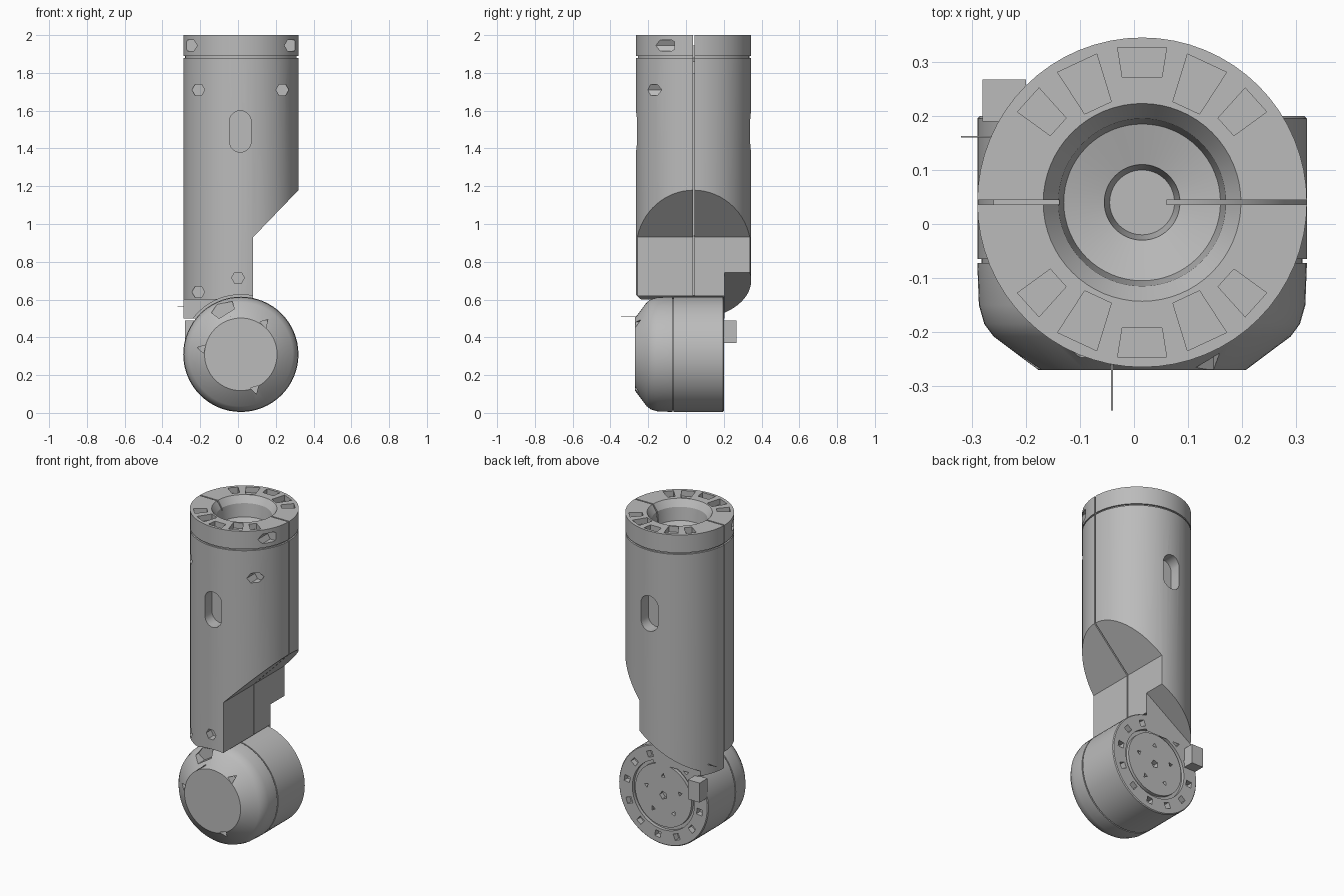
import bpy, bmesh
from math import sin, cos, pi, sqrt, radians
from mathutils import Vector, Matrix

if "Cube" in bpy.data.objects:
    bpy.data.objects.remove(bpy.data.objects["Cube"])

grey = bpy.data.materials.new("satin_grey")
grey.use_nodes = True
GREY = (0.5, 0.5, 0.5, 1)
grey.diffuse_color = GREY
grey.node_tree.nodes["Principled BSDF"].inputs["Base Color"].default_value = GREY

CX, CY, R = 0.015, 0.04, 0.305   # tube axis and shared radius
WZ = 0.31                        # wheel axle height


def finish(bm, name):
    bmesh.ops.recalc_face_normals(bm, faces=bm.faces)
    mesh = bpy.data.meshes.new(name)
    bm.to_mesh(mesh)
    bm.free()
    obj = bpy.data.objects.new(name, mesh)
    bpy.context.collection.objects.link(obj)
    mesh.materials.append(grey)
    return obj


def lathe(name, profile, matrix, steps=64):
    """Revolve (radius, height) points around z, then place the result."""
    bm = bmesh.new()
    verts = [bm.verts.new((r, 0, h)) for r, h in profile]
    edges = [bm.edges.new(pair) for pair in zip(verts, verts[1:])]
    bmesh.ops.spin(bm, geom=verts + edges, cent=(0, 0, 0), axis=(0, 0, 1),
                   angle=2 * pi, steps=steps, use_merge=True)
    bmesh.ops.remove_doubles(bm, verts=bm.verts, dist=1e-5)
    bm.transform(matrix)
    return finish(bm, name)


def prism(name, pts, lo, hi, axis="Y"):
    """Extrude a flat outline: (x, z) along y or (x, y) along z."""
    bm = bmesh.new()
    place = (lambda a, b: (a, lo, b)) if axis == "Y" else (lambda a, b: (a, b, lo))
    face = bm.faces.new([bm.verts.new(place(a, b)) for a, b in pts])
    moved = bmesh.ops.extrude_face_region(bm, geom=[face])["geom"]
    shift = Vector((0, hi - lo, 0)) if axis == "Y" else Vector((0, 0, hi - lo))
    bmesh.ops.translate(bm, vec=shift, verts=[g for g in moved if isinstance(g, bmesh.types.BMVert)])
    return finish(bm, name)


def rect(x0, x1, z0, z1):
    return [(x0, z0), (x1, z0), (x1, z1), (x0, z1)]


def disc(x, z, r, n=6, turn=0.0):
    return [(x + r * cos(turn + 2 * pi * i / n), z + r * sin(turn + 2 * pi * i / n)) for i in range(n)]


def cut(body, pts, lo, hi, axis="Y"):
    cutter = prism("cutter", pts, lo, hi, axis)
    mod = body.modifiers.new("cut", "BOOLEAN")
    mod.operation, mod.solver, mod.object = "DIFFERENCE", "EXACT", cutter
    bpy.context.view_layer.objects.active = body
    bpy.ops.object.modifier_apply(modifier=mod.name)
    bpy.data.objects.remove(cutter)


def smooth(obj):
    bpy.ops.object.select_all(action="DESELECT")
    obj.select_set(True)
    bpy.context.view_layer.objects.active = obj
    bpy.ops.object.shade_smooth_by_angle(angle=radians(25))


# Arm tube with a collar groove and a stepped cup in its top
tube = lathe("arm_tube", [
    (0, 0.3), (R, 0.3), (R, 1.88), (0.295, 1.88), (0.295, 1.89), (R, 1.89), (R, 2),
    (0.183, 2), (0.155, 1.96), (0.145, 1.88), (0.07, 1.86), (0.06, 1.8), (0, 1.8)],
    Matrix.Translation((CX, CY, 0)))

# Side cutaway, wheel saddle, sloped rear tab and front lower edge
cut(tube, [(0.08, 0.2), (0.6, 0.2), (0.6, 1.47), (0.08, 0.93)], -0.6, 0.6)
cut(tube, disc(CX, WZ, 0.316, 64), -0.6, 0.205)
cut(tube, [(-0.5, 0.1), (0.3, 0.1), (0.3, 0.89), (-0.5, 0.36)], 0.205, 0.6)
cut(tube, rect(-0.6, 0.6, 0.1, 0.5), -0.6, 0.6)
cut(tube, rect(-0.6, 0.6, 0.1, 0.6), -0.6, 0.04)

# Seam between the front and rear shells
for x0, x1 in ((-0.5, -0.26), (0.06, 0.5)):
    cut(tube, rect(x0, x1, 0.1, 1.95), 0.036, 0.044)
for x0, x1 in ((-0.5, -0.13), (0.16, 0.5)):
    cut(tube, rect(x0, x1, 1.945, 2.1), 0.036, 0.044)

# Long windows front and back
window = [(x + 0.012, z + (0.052 if z > 0 else -0.052) + 1.49)
          for x, z in disc(0, 0, 0.058, 16, pi / 16)]
cut(tube, window, -0.4, -0.19)
cut(tube, window, 0.27, 0.5)

# Screw holes bored from the front
for x, z in ((-0.25, 1.945), (0.28, 1.945), (-0.21, 1.71), (0.235, 1.71), (-0.21, 0.64), (0, 0.715)):
    y = CY - sqrt(R * R - (x - CX) ** 2)
    cut(tube, disc(x, z, 0.034), y - 0.08, y + 0.05)

# Radial pockets in the collar top
for side in (90, 270):
    for turn, half, r0, r1 in ((-48, 6, 0.21, 0.285), (-25, 8, 0.195, 0.287), (0, 9, 0.235, 0.29),
                               (25, 8, 0.195, 0.287), (48, 6, 0.21, 0.285)):
        a, b = radians(side + turn - half), radians(side + turn + half)
        wedge = [(CX + r * cos(t), CY + r * sin(t)) for r, t in ((r0, a), (r1, a), (r1, b), (r0, b))]
        cut(tube, wedge, 1.965, 2.1, "Z")
smooth(tube)

# Wheel with chamfered front, split line and rear ring groove
to_y = Matrix.Translation((CX, 0, WZ)) @ Matrix.Rotation(-pi / 2, 4, "X")
wheel = lathe("wheel", [
    (0, -0.27), (0.192, -0.27), (0.275, -0.208), (0.292, -0.185), (0.302, -0.15), (R, -0.072),
    (0.297, -0.072), (0.297, -0.065), (R, -0.065), (R, 0.195), (0.3, 0.2), (0.212, 0.2),
    (0.212, 0.18), (0.192, 0.18), (0.192, 0.2), (0, 0.2)], to_y)

# Rear notches, bolt holes and axle hole
for i in range(12):
    t = 2 * pi * i / 12 + 0.15
    cut(wheel, disc(CX + 0.25 * cos(t), WZ + 0.25 * sin(t), 0.026, 4, t + pi / 4), 0.165, 0.3)
for i in range(5):
    t = 2 * pi * i / 5 + 0.3
    cut(wheel, disc(CX + 0.12 * cos(t), WZ + 0.12 * sin(t), 0.016, 3, t), 0.18, 0.3)
cut(wheel, disc(CX, WZ, 0.025, 5), 0.17, 0.3)

# Front chamfer holes and upper notch
for x, z in ((0.14, 0.475), (-0.19, 0.34), (0.09, 0.125)):
    cut(wheel, disc(x, z, 0.026, 3, 0.8), -0.4, -0.215)
cut(wheel, [(-0.14, 0.53), (-0.1, 0.5), (-0.02, 0.55), (-0.03, 0.59), (-0.11, 0.575)], -0.4, -0.185)
smooth(wheel)

# Stop block on the wheel's rear face, and thin wire ends
prism("stop_block", rect(-0.28, -0.2, 0.37, 0.49), 0.19, 0.267)
prism("front_wire", rect(-0.043, -0.039, 0.51, 0.514), -0.345, -0.22)
prism("side_wire", rect(-0.32, -0.24, 0.56, 0.564), 0.16, 0.163)
